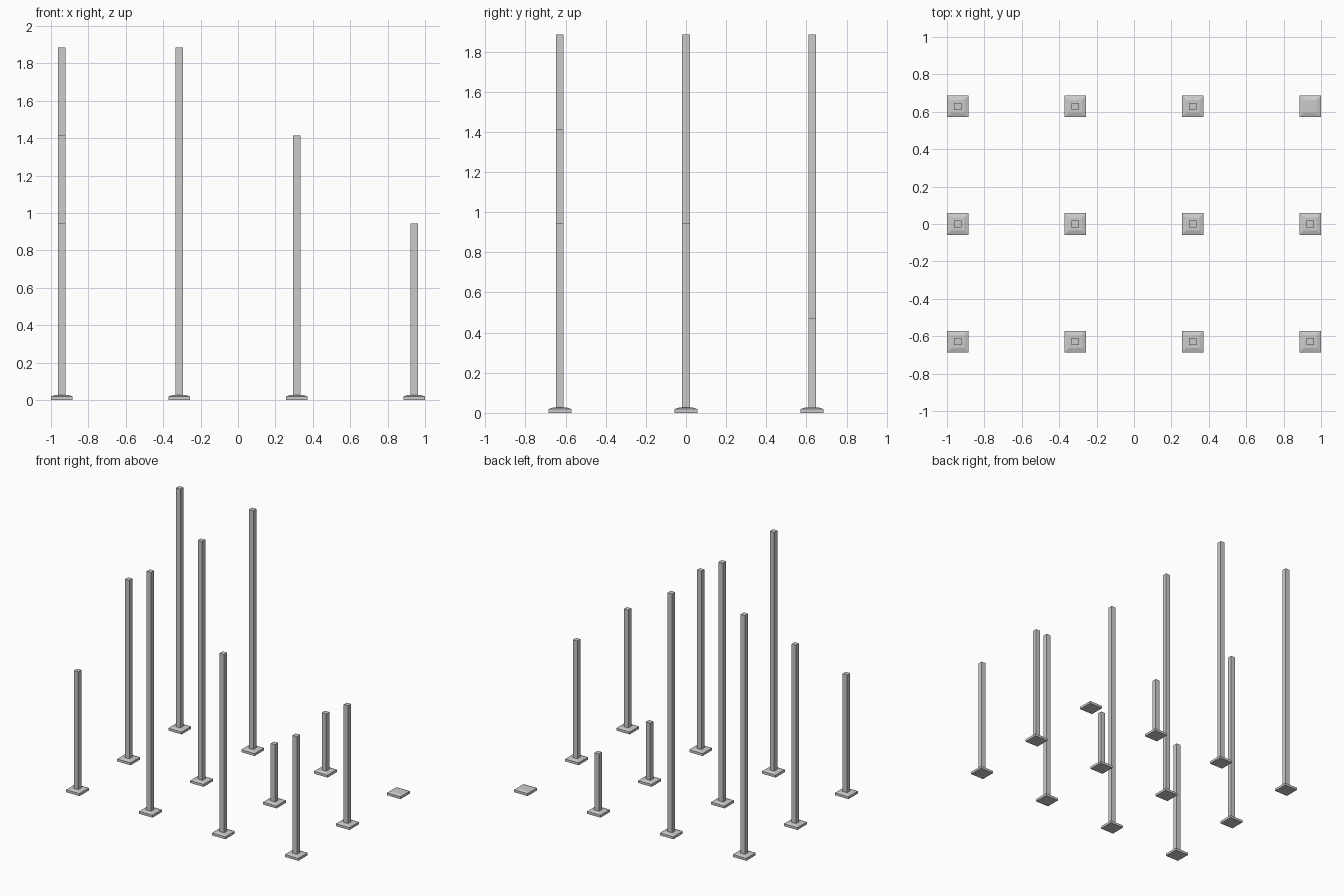
import bpy, bmesh

if "Cube" in bpy.data.objects:
    bpy.data.objects.remove(bpy.data.objects["Cube"])

PITCH = 0.6283      # grid spacing
STOREY = 0.4712     # one height unit
# storeys per column: rows front to back, left to right
ROWS = [[2, 4, 3, 2],
        [3, 4, 1, 2],
        [4, 4, 1, 0]]


def stack(name, levels, x, y):
    """Square loft through (half width, height) levels, capped at both ends."""
    bm = bmesh.new()
    rings = [[bm.verts.new((sx * h, sy * h, z))
              for sx, sy in ((-1, -1), (1, -1), (1, 1), (-1, 1))]
             for h, z in levels]
    for a, b in zip(rings, rings[1:]):
        for i in range(4):
            j = (i + 1) % 4
            bm.faces.new((a[i], a[j], b[j], b[i]))
    bm.faces.new(rings[0][::-1])
    bm.faces.new(rings[-1])
    mesh = bpy.data.meshes.new(name)
    bm.to_mesh(mesh)
    bm.free()
    obj = bpy.data.objects.new(name, mesh)
    obj.location = (x, y, 0)
    bpy.context.collection.objects.link(obj)


for r, row in enumerate(ROWS):
    for c, storeys in enumerate(row):
        x, y = (c - 1.5) * PITCH, (r - 1) * PITCH
        # base plate with shallow sloped shoulder
        stack(f"base_plate_{r}_{c}",
              [(0.0575, 0), (0.0575, 0.019), (0.036, 0.026)], x, y)
        # square column
        if storeys:
            stack(f"column_{r}_{c}",
                  [(0.019, 0.026), (0.019, storeys * STOREY)], x, y)
